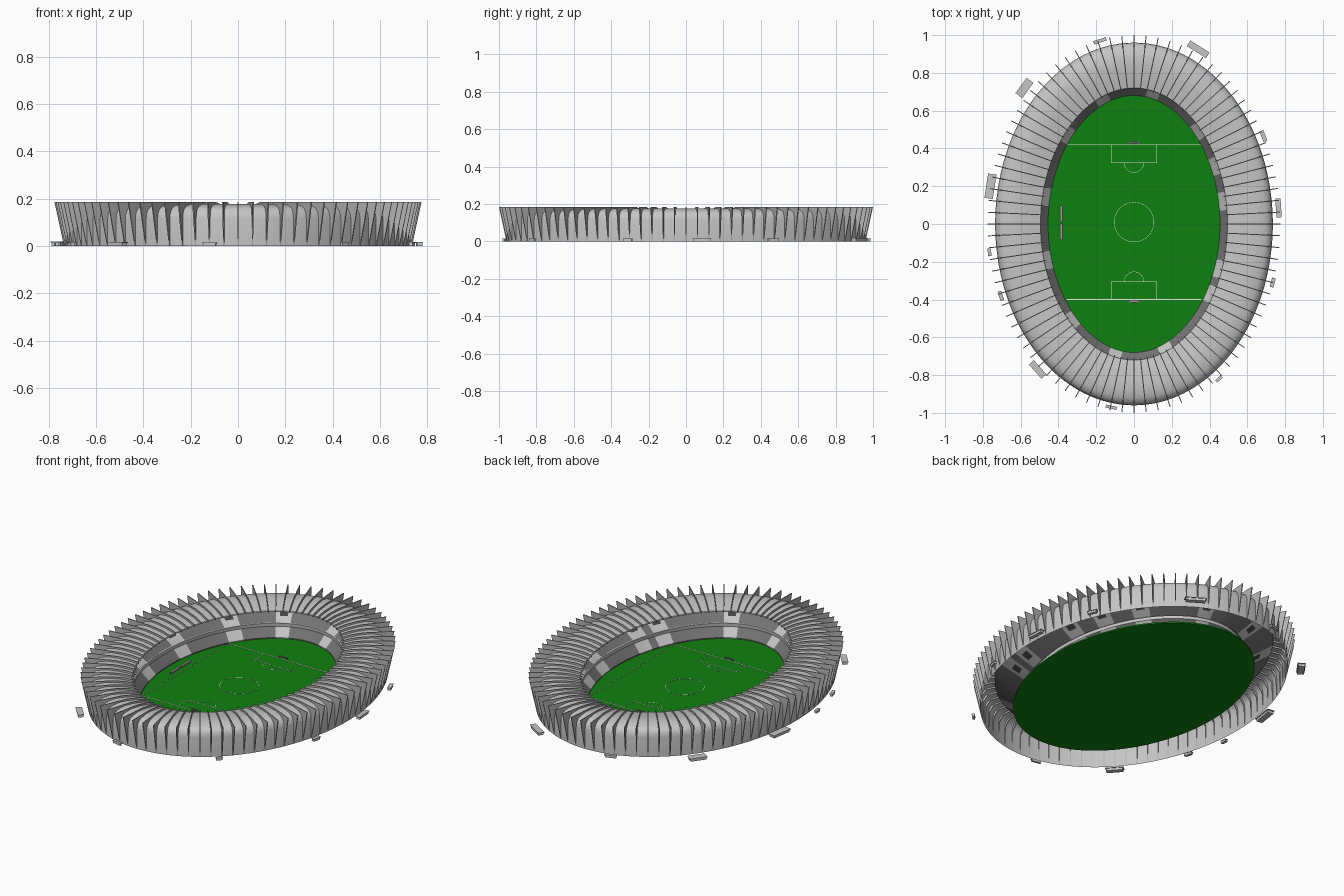
import bpy, bmesh, math
from mathutils import Vector, Matrix

cube = bpy.data.objects.get("Cube")
if cube:
    bpy.data.objects.remove(cube)

RX, RY = 0.735, 0.96      # outer wall half sizes
FINS, SEG = 88, 176


def material(name, rgb):
    m = bpy.data.materials.new(name)
    m.use_nodes = True
    m.diffuse_color = (*rgb, 1)
    b = m.node_tree.nodes["Principled BSDF"]
    b.inputs["Base Color"].default_value = (*rgb, 1)
    b.inputs["Roughness"].default_value = 0.8
    return m


shell = material("light concrete", (0.56, 0.56, 0.56))
fin_mat = material("fin grey", (0.46, 0.46, 0.46))
seats = material("dark grey seating", (0.17, 0.17, 0.17))
dark = material("dark opening", (0.06, 0.06, 0.06))
grass = material("grass green", (0.005, 0.22, 0.005))
white = material("line white", (0.85, 0.85, 0.85))
metal = material("goal grey", (0.4, 0.33, 0.36))


def finish(name, bm, mats, smooth=None):
    me = bpy.data.meshes.new(name)
    bm.to_mesh(me)
    bm.free()
    for m in mats:
        me.materials.append(m)
    ob = bpy.data.objects.new(name, me)
    bpy.context.collection.objects.link(ob)
    if smooth:
        for p in me.polygons:
            p.use_smooth = True
        me.set_sharp_from_angle(angle=math.radians(smooth))
    return ob


def frame(t):
    """Point on the outer oval and its outward normal."""
    c, s = math.cos(t), math.sin(t)
    return Vector((RX * c, RY * s, 0)), Vector((c / RX, s / RY, 0)).normalized()


def even_angles(count):
    """Angles spaced evenly along the oval, starting at the back."""
    n = 7200
    ts = [math.pi / 2 + math.tau * i / n for i in range(n + 1)]
    total, run = [0], 0
    for a, b in zip(ts, ts[1:]):
        run += (frame(b)[0] - frame(a)[0]).length
        total.append(run)
    out, j = [], 0
    for k in range(count):
        while total[j] < run * k / count - 1e-9:
            j += 1
        out.append(ts[j])
    return out


ANGLES = even_angles(SEG)


def at(t, inset, z):
    p, n = frame(t)
    return p - n * inset + Vector((0, 0, z))


def ring(name, profile, mats, rule=None, smooth=35):
    """Sweep an (inset, height) profile around the oval."""
    bm = bmesh.new()
    rows = [[bm.verts.new(at(t, d, z)) for t in ANGLES] for d, z in profile]
    for band, (lo, hi) in enumerate(zip(rows, rows[1:])):
        for i in range(SEG):
            j = (i + 1) % SEG
            f = bm.faces.new((lo[i], lo[j], hi[j], hi[i]))
            if rule:
                f.material_index = rule(band, i)
    return finish(name, bm, mats, smooth)


def box(bm, x, y, z, sx, sy, sz, turn=0):
    m = (Matrix.Translation((x, y, z + sz / 2)) @ Matrix.Rotation(turn, 4, 'Z')
         @ Matrix.Diagonal((sx, sy, sz, 1)))
    bmesh.ops.create_cube(bm, size=1, matrix=m)


# Outer wall curving into the crowned roof
ring("wall_and_roof",
     [(0, 0), (0, 0.115), (0.004, 0.138), (0.016, 0.157), (0.04, 0.169),
      (0.085, 0.177), (0.13, 0.175), (0.18, 0.169), (0.24, 0.156), (0.242, 0.15)],
     [shell])

# Seating bowl with pale gangway blocks and dark doorways
gangways = [(0.10, 0.69), (-0.18, 0.67), (0.35, 0.5), (-0.35, 0.48), (0.43, 0.31),
            (-0.465, 0.14), (0.46, 0.13), (-0.46, -0.2), (0.44, -0.23),
            (0.39, -0.37), (-0.34, -0.53), (-0.1, -0.68), (0.17, -0.67)]
pale, doors = set(), set()
for x, y in gangways:
    near = min(range(SEG), key=lambda i: (at(ANGLES[i], 0.26, 0) - Vector((x, y, 0))).length)
    pale |= {(near + k) % SEG for k in (-2, -1, 0, 1)}
    doors |= {(near + k) % SEG for k in (-1, 0)}


def lower_rule(band, i):
    return 1 if i in pale else 0


def upper_rule(band, i):
    if band == 1 and i in doors:
        return 2
    return 1 if i in pale else 0


ring("lower_stand", [(0.28, 0.0), (0.28, 0.014), (0.235, 0.06)], [seats, shell], lower_rule)
ring("parapet", [(0.235, 0.06), (0.237, 0.08), (0.228, 0.08), (0.226, 0.07)], [shell])
ring("upper_stand", [(0.228, 0.074), (0.185, 0.1), (0.145, 0.124), (0.08, 0.165)],
     [seats, shell, dark], upper_rule)

# Radial fins wrapping the wall and roof
fin_profile = [(0.0, 0.0), (-0.04, 0.185), (0.13, 0.185), (0.2, 0.177), (0.25, 0.163),
               (0.25, 0.152), (0.18, 0.162), (0.09, 0.17), (0.03, 0.158), (0.006, 0.12)]
bm = bmesh.new()
for t in even_angles(FINS):
    p, n = frame(t)
    side = Vector((-n.y, n.x, 0)) * 0.0025
    a, b = ([bm.verts.new(at(t, d, z) + side * s) for d, z in fin_profile] for s in (1, -1))
    bm.faces.new(a)
    bm.faces.new(b[::-1])
    for i in range(len(a)):
        j = (i + 1) % len(a)
        bm.faces.new((a[j], a[i], b[i], b[j]))
bmesh.ops.recalc_face_normals(bm, faces=bm.faces)
finish("fins", bm, [fin_mat])

# Pitch slab running under the lower stand
bm = bmesh.new()
top = [bm.verts.new(at(t, 0.18, 0.008)) for t in ANGLES]
low = [bm.verts.new(at(t, 0.18, 0.0)) for t in ANGLES]
bm.faces.new(top)
bm.faces.new(low[::-1])
for i in range(SEG):
    j = (i + 1) % SEG
    bm.faces.new((low[i], low[j], top[j], top[i]))
finish("pitch", bm, [grass])

# Pitch markings
bm = bmesh.new()
Z, W, H, MID = 0.008, 0.003, 0.0012, 0.01


def line(x0, y0, x1, y1, w=W):
    d = Vector((x1 - x0, y1 - y0))
    box(bm, (x0 + x1) / 2, (y0 + y1) / 2, Z, d.length + w, w, H, math.atan2(d.y, d.x))


def arc(cy, r, a0, a1, n):
    pts = [(r * math.cos(a0 + (a1 - a0) * k / n), cy + r * math.sin(a0 + (a1 - a0) * k / n))
           for k in range(n + 1)]
    for p, q in zip(pts, pts[1:]):
        line(*p, *q, 0.002)


for s in (1, -1):
    goal_y, box_y = MID + s * 0.41, MID + s * 0.315
    line(-0.355, goal_y, 0.355, goal_y, 0.004)
    line(-0.12, box_y, 0.12, box_y)
    line(-0.12, goal_y, -0.12, box_y)
    line(0.12, goal_y, 0.12, box_y, 0.0015)
    line(s * 0.355, MID - 0.41, s * 0.355, MID + 0.41, 0.0015)
    arc(box_y, 0.052, 0, -s * math.pi, 14)
arc(MID, 0.105, 0, math.tau, 40)
finish("pitch_lines", bm, [white])

# Goals: posts, crossbar and back bar
bm = bmesh.new()
for s in (1, -1):
    y = MID + s * 0.415
    for x in (-0.024, 0.024):
        box(bm, x, y, Z, 0.003, 0.003, 0.016)
        box(bm, x, y + s * 0.006, Z, 0.003, 0.014, 0.003)
    box(bm, 0, y, Z + 0.014, 0.05, 0.004, 0.003)
    box(bm, 0, y + s * 0.007, Z + 0.008, 0.05, 0.008, 0.003)
finish("goals", bm, [metal])

# Team benches beside the pitch
bm = bmesh.new()
for y in (0.055, -0.042):
    box(bm, -0.388, y, Z, 0.004, 0.088, 0.014)
    box(bm, -0.384, y, Z + 0.012, 0.013, 0.088, 0.003)
finish("team_benches", bm, [metal])

# Entrance kiosks around the outside: x, y, length, depth
kiosks = [(-0.18, 0.97, 0.07, 0.018), (0.34, 0.925, 0.12, 0.035), (-0.58, 0.72, 0.1, 0.045),
          (-0.76, 0.2, 0.13, 0.045), (-0.765, -0.15, 0.04, 0.018), (-0.705, -0.38, 0.05, 0.02),
          (-0.51, -0.77, 0.1, 0.035), (-0.12, -0.97, 0.06, 0.016), (0.45, -0.82, 0.04, 0.016),
          (0.735, -0.31, 0.05, 0.02), (0.765, 0.085, 0.1, 0.028), (0.685, 0.465, 0.06, 0.022)]
bm = bmesh.new()
for x, y, length, depth in kiosks:
    turn = math.atan2(y / RY ** 2, x / RX ** 2) + math.pi / 2
    high = 0.014 + depth * 0.1
    box(bm, x, y, high - 0.004, length, depth, 0.004, turn)
    box(bm, x, y, 0, length * 0.9, depth * 0.8, high - 0.004, turn)
finish("entrance_kiosks", bm, [shell])
